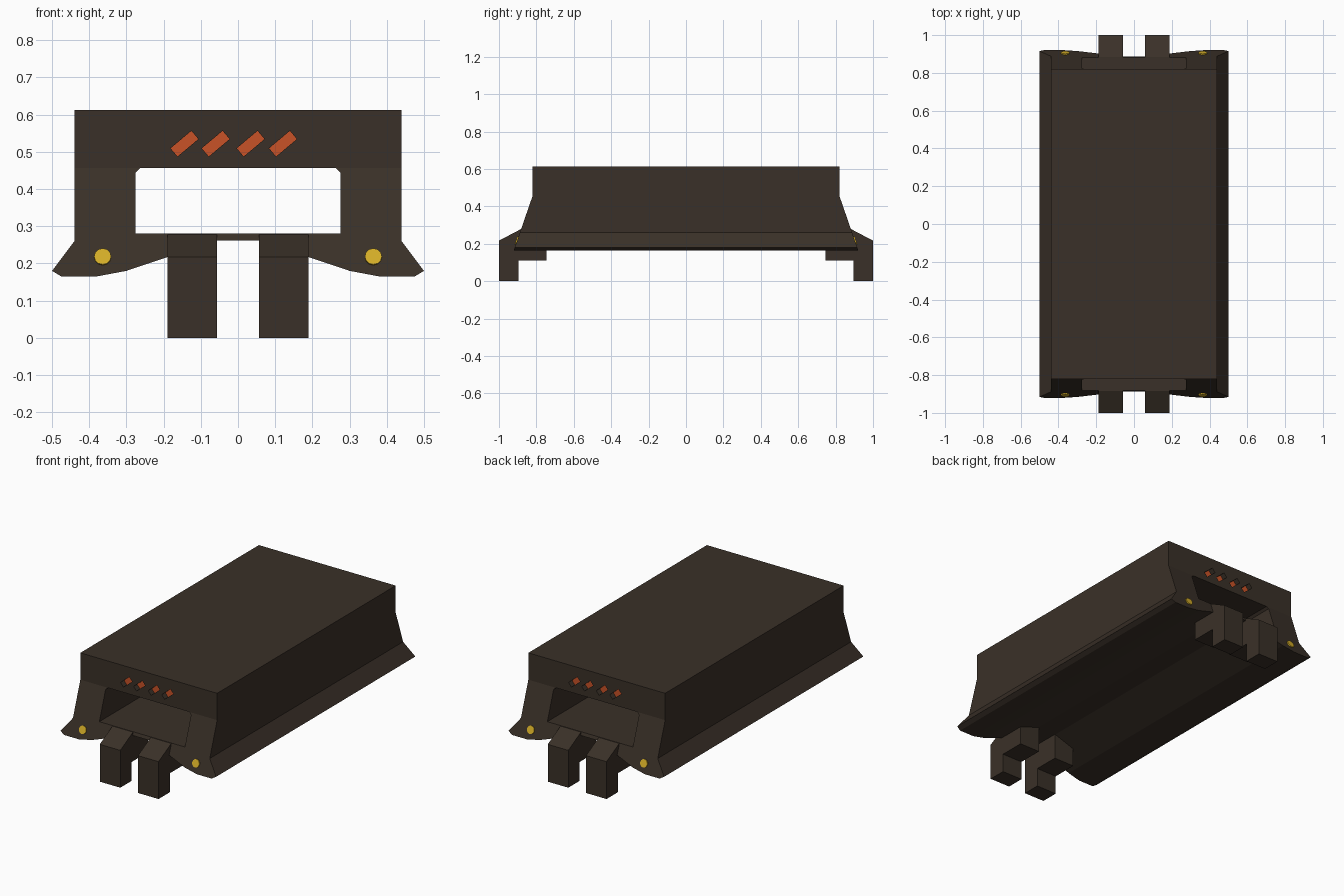
import bpy, bmesh, math
from mathutils import Matrix, Vector

if "Cube" in bpy.data.objects:
    bpy.data.objects.remove(bpy.data.objects["Cube"])


def material(name, rgb):
    m = bpy.data.materials.new(name)
    m.diffuse_color = (*rgb, 1)
    m.use_nodes = True
    m.node_tree.nodes["Principled BSDF"].inputs["Base Color"].default_value = m.diffuse_color
    return m


DARK = material("dark_brown", (0.042, 0.030, 0.021))
ORANGE = material("orange", (0.58, 0.085, 0.020))
YELLOW = material("yellow", (0.66, 0.42, 0.021))


def finish(bm, name, mat):
    bmesh.ops.recalc_face_normals(bm, faces=bm.faces[:])
    me = bpy.data.meshes.new(name)
    bm.to_mesh(me)
    bm.free()
    me.materials.append(mat)
    ob = bpy.data.objects.new(name, me)
    bpy.context.collection.objects.link(ob)
    return ob


def end_y(z):
    # ends are upright at the top and slope outward below
    return 0.82 + max(0, 0.457 - z) * 0.345


# Hull: symmetric tunnel section, outer and inner half profiles (x, z)
outer = [(0.44, 0.613), (0.44, 0.457), (0.44, 0.26), (0.50, 0.18), (0.475, 0.165),
         (0.38, 0.165), (0.30, 0.18), (0.19, 0.217), (0.06, 0.261)]
inner = [(0.262, 0.457), (0.275, 0.445), (0.275, 0.28)]


def mirrored(half):
    return half + [(-x, z) for x, z in reversed(half)]


bm = bmesh.new()
loops = {}
for s in (-1, 1):
    o = [bm.verts.new((x, s * end_y(z), z)) for x, z in mirrored(outer)]
    i = [bm.verts.new((x, s * end_y(z), z)) for x, z in mirrored(inner)]
    bm.faces.new([o[0], o[1], i[0], i[-1], o[-2], o[-1]])   # lintel
    bm.faces.new(o[1:-1] + i[::-1])                         # sloped surround
    loops[s] = (o, i)
for k in (0, 1):
    a, b = loops[-1][k], loops[1][k]
    for j in range(len(a)):
        n = (j + 1) % len(a)
        bm.faces.new([a[j], a[n], b[n], b[j]])
hull = finish(bm, "hull", DARK)

# Slanted slots at each end, the back being the front turned half round
def slot_boxes(y, depth):
    bm = bmesh.new()
    for turn in (0, math.pi):
        for x in (-0.144, -0.060, 0.034, 0.121):
            m = (Matrix.Rotation(turn, 4, 'Z') @ Matrix.Translation((x, y, 0.522))
                 @ Matrix.Rotation(math.radians(-40), 4, 'Y')
                 @ Matrix.Diagonal((0.073, depth, 0.029, 1)))
            bmesh.ops.create_cube(bm, size=1, matrix=m)
    return bm


cutter = finish(slot_boxes(-0.815, 0.06), "slot_cutter", DARK)
cutter.hide_render = True
mod = hull.modifiers.new("slots", 'BOOLEAN')
mod.operation = 'DIFFERENCE'
mod.solver = 'EXACT'
mod.object = cutter
bpy.context.view_layer.objects.active = hull
bpy.ops.object.modifier_apply(modifier=mod.name)
bpy.data.objects.remove(cutter)
finish(slot_boxes(-0.784, 0.008), "slot_lights", ORANGE)

# Feet: bent brackets under both ends, side profile (y, z)
foot = [(1.0, 0), (1.0, 0.217), (0.884, 0.278), (0.745, 0.27),
        (0.745, 0.11), (0.895, 0.11), (0.895, 0)]
for sy, end in ((-1, "front"), (1, "back")):
    for sx, side in ((-1, "left"), (1, "right")):
        bm = bmesh.new()
        f = bm.faces.new([bm.verts.new((sx * 0.057, sy * y, z)) for y, z in foot])
        r = bmesh.ops.extrude_face_region(bm, geom=[f])
        bmesh.ops.translate(bm, vec=(sx * 0.132, 0, 0),
                            verts=[v for v in r["geom"] if isinstance(v, bmesh.types.BMVert)])
        finish(bm, f"{end}_{side}_foot", DARK)

        # Round lamp lying on the sloped end
        bm = bmesh.new()
        normal = Vector((0, sy, 0.345)).normalized()
        m = (Matrix.Translation((sx * 0.364, sy * end_y(0.217), 0.217))
             @ normal.to_track_quat('Z', 'Y').to_matrix().to_4x4())
        bmesh.ops.create_cone(bm, cap_ends=True, segments=12, radius1=0.023,
                              radius2=0.023, depth=0.012, matrix=m)
        finish(bm, f"{end}_{side}_lamp", YELLOW)
